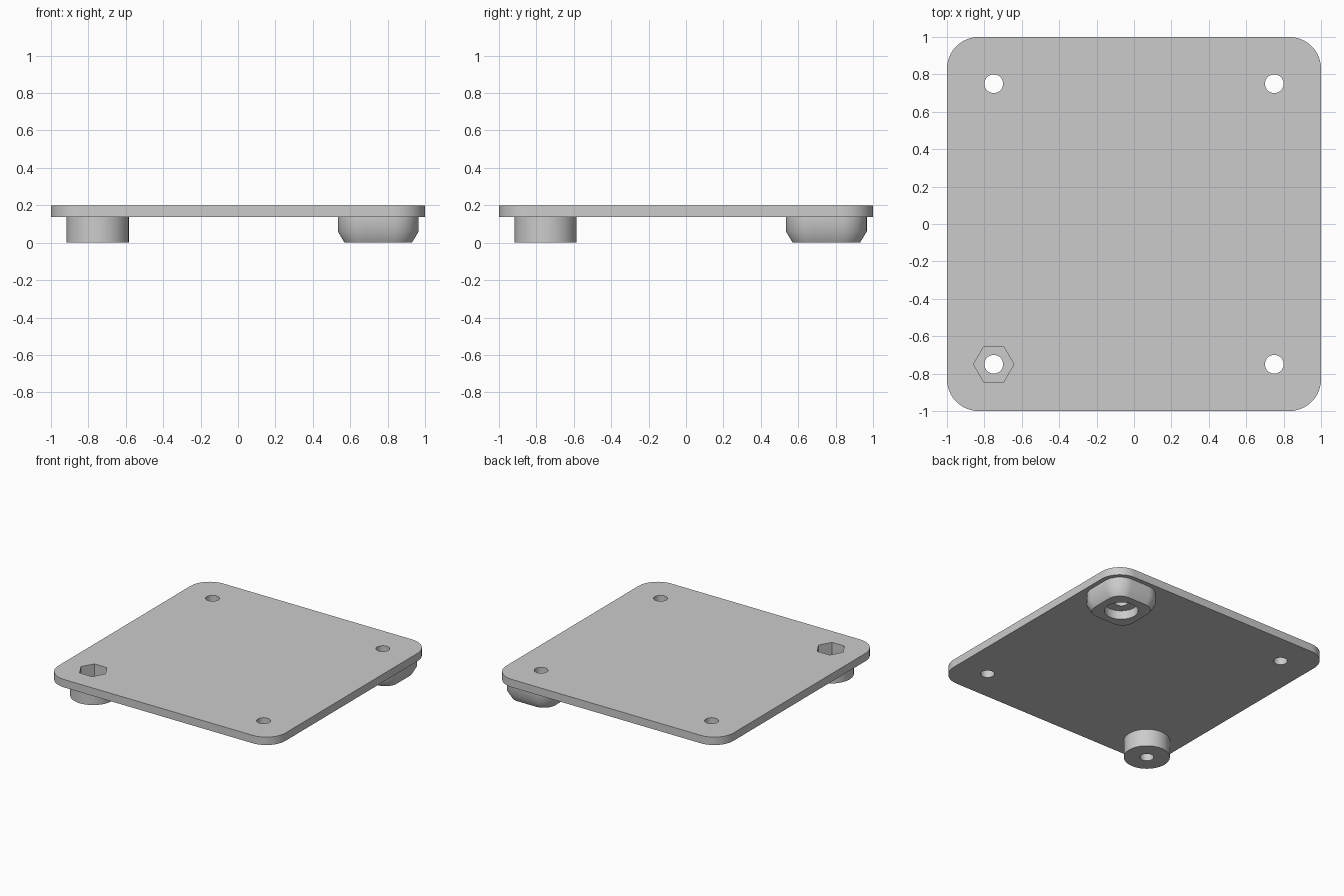
import bpy, bmesh
from math import sin, cos, pi

old = bpy.data.objects.get("Cube")
if old:
    bpy.data.objects.remove(old, do_unlink=True)

TOP, UNDER, HOLE = 0.2, 0.137, 0.75

grey = bpy.data.materials.new("plain grey")
grey.use_nodes = True
grey.diffuse_color = (0.6, 0.6, 0.6, 1)
grey.node_tree.nodes["Principled BSDF"].inputs["Base Color"].default_value = (0.6, 0.6, 0.6, 1)


def circle(r, sides=64):
    return [(r * cos(2 * pi * i / sides), r * sin(2 * pi * i / sides)) for i in range(sides)]


def rounded_square(half, r, steps=16):
    pts = []
    for q in range(4):
        mid = pi / 4 + q * pi / 2
        cx = (half - r) * (1 if cos(mid) > 0 else -1)
        cy = (half - r) * (1 if sin(mid) > 0 else -1)
        for i in range(steps + 1):
            a = q * pi / 2 + i / steps * pi / 2
            pts.append((cx + r * cos(a), cy + r * sin(a)))
    return pts


def loft(name, layers, x=0, y=0):
    """Closed solid through a stack of (outline, height) layers."""
    bm = bmesh.new()
    rings = [[bm.verts.new((x + px, y + py, z)) for px, py in outline] for outline, z in layers]
    n = len(rings[0])
    for low, high in zip(rings, rings[1:]):
        for i in range(n):
            j = (i + 1) % n
            bm.faces.new((low[i], low[j], high[j], high[i]))
    bm.faces.new(rings[0][::-1])
    bm.faces.new(rings[-1])
    mesh = bpy.data.meshes.new(name)
    bm.to_mesh(mesh)
    bm.free()
    obj = bpy.data.objects.new(name, mesh)
    bpy.context.collection.objects.link(obj)
    mesh.materials.append(grey)
    return obj


def cut(obj, cutters):
    bpy.ops.object.select_all(action='DESELECT')
    bpy.context.view_layer.objects.active = obj
    obj.select_set(True)
    for c in cutters:
        mod = obj.modifiers.new("cut", 'BOOLEAN')
        mod.operation, mod.solver, mod.object = 'DIFFERENCE', 'EXACT', c
        bpy.ops.object.modifier_apply(modifier=mod.name)
    bpy.ops.object.shade_smooth_by_angle(angle=pi / 5.5)


# Cutters: four screw holes, a nut pocket and a screw head recess
holes = {(sx, sy): loft("hole_cutter", [(circle(0.05, 48), -0.1), (circle(0.05, 48), 0.3)],
                        sx * HOLE, sy * HOLE) for sx in (-1, 1) for sy in (-1, 1)}
nut = loft("nut_cutter", [(circle(0.108, 6), 0.08), (circle(0.108, 6), 0.3)], -HOLE, -HOLE)
head = loft("head_cutter", [(circle(0.122), -0.1), (circle(0.122), 0.07)], HOLE, HOLE)

# Flat plate with rounded corners
plate_outline = rounded_square(1, 0.17)
plate = loft("plate", [(plate_outline, UNDER), (plate_outline, TOP)])
cut(plate, list(holes.values()) + [nut])

# Round boss under the nut pocket
round_boss = loft("round_boss", [(circle(0.166), 0), (circle(0.166), UNDER)], -HOLE, -HOLE)
cut(round_boss, [holes[-1, -1], nut])

# Square boss with rounded corners and a tapered foot
wide = rounded_square(0.216, 0.136)
square_boss = loft("square_boss", [(rounded_square(0.18, 0.1), 0), (wide, 0.06), (wide, UNDER)],
                   HOLE, HOLE)
cut(square_boss, [holes[1, 1], head])

for cutter in list(holes.values()) + [nut, head]:
    bpy.data.objects.remove(cutter, do_unlink=True)
